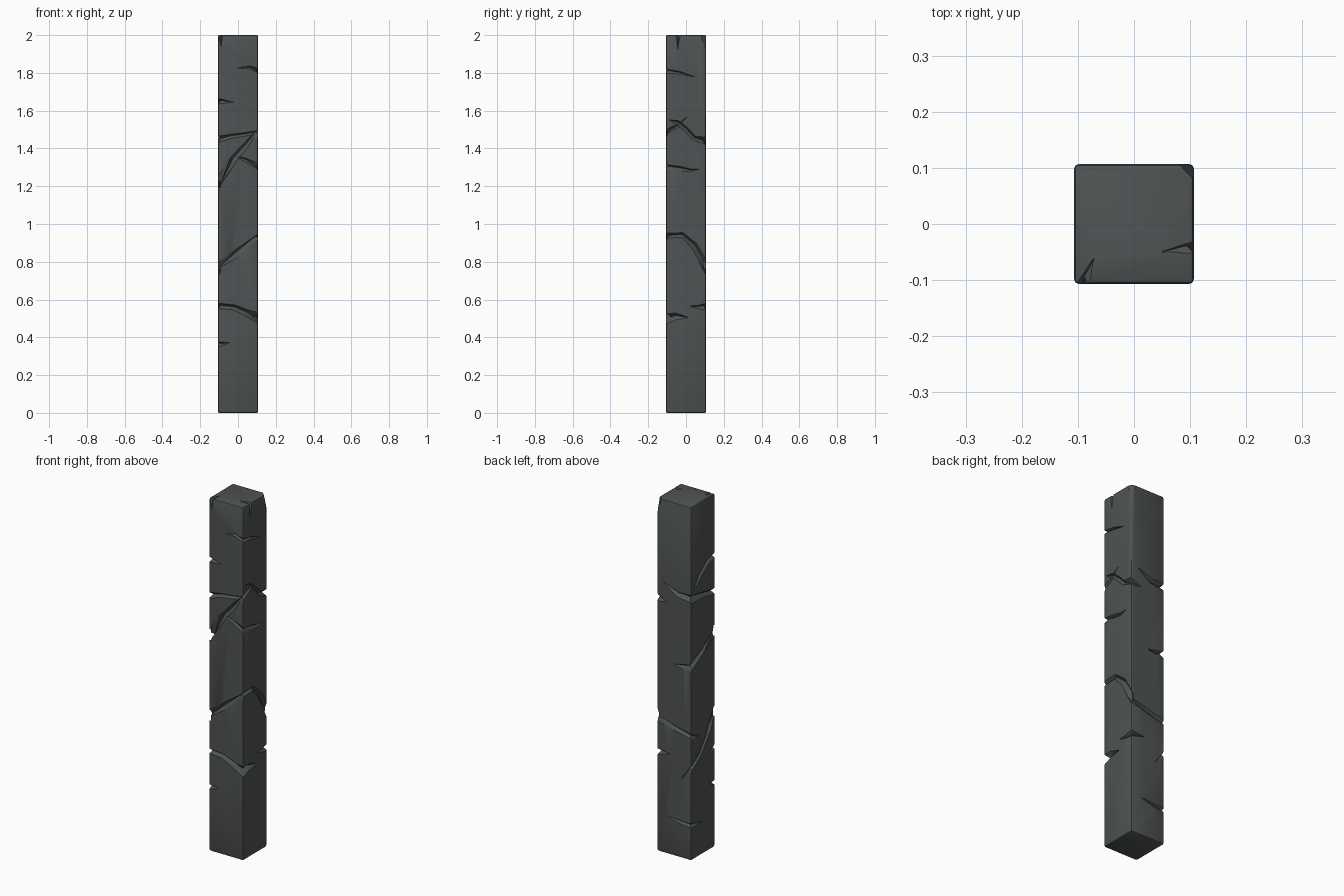
import bpy, bmesh, math
from mathutils import Vector

if "Cube" in bpy.data.objects:
    bpy.data.objects.remove(bpy.data.objects["Cube"])

H = 0.107   # half width of the pillar
TOP = 2.0

stone = bpy.data.materials.new("dark slate stone")
stone.diffuse_color = (0.080, 0.087, 0.087, 1)
stone.use_nodes = True
stone.node_tree.nodes["Principled BSDF"].inputs["Base Color"].default_value = stone.diffuse_color

# pillar: square block with softened edges
bm = bmesh.new()
bmesh.ops.create_cube(bm, size=1)
bmesh.ops.scale(bm, vec=(2 * H, 2 * H, TOP), verts=bm.verts)
bmesh.ops.translate(bm, vec=(0, 0, TOP / 2), verts=bm.verts)
bmesh.ops.bevel(bm, geom=bm.edges[:], offset=0.009, segments=2, profile=0.5, affect='EDGES')
mesh = bpy.data.meshes.new("stone_pillar")
bm.to_mesh(mesh)
bm.free()
pillar = bpy.data.objects.new("stone_pillar", mesh)
bpy.context.collection.objects.link(pillar)
mesh.materials.append(stone)

CORNERS = [Vector(c) * H for c in ((-1, -1, 0), (1, -1, 0), (1, 1, 0), (-1, 1, 0))]
NORMALS = [Vector(n) for n in ((0, -1, 0), (1, 0, 0), (0, 1, 0), (-1, 0, 0))]


def wrap(s, z):
    """Surface point and normal; s runs round: 0-1 front, 1-2 right, 2-3 back, 3-4 left."""
    i, f = int(math.floor(s + 1e-6)), s - math.floor(s + 1e-6)
    p = CORNERS[i % 4].lerp(CORNERS[(i + 1) % 4], f) + Vector((0, 0, z))
    n = NORMALS[i % 4].copy()
    if abs(f) < 1e-4:
        n = (n + NORMALS[(i - 1) % 4]).normalized()
    return p, n


def cut(bm):
    """Subtract a closed cutter mesh from the pillar."""
    bmesh.ops.triangulate(bm, faces=bm.faces[:])
    bmesh.ops.recalc_face_normals(bm, faces=bm.faces[:])
    me = bpy.data.meshes.new("crack_cutter")
    bm.to_mesh(me)
    bm.free()
    me.materials.append(stone)
    cutter = bpy.data.objects.new("crack_cutter", me)
    cutter.hide_render = True
    bpy.context.collection.objects.link(cutter)
    bpy.context.view_layer.objects.active = pillar
    mod = pillar.modifiers.new("cut", 'BOOLEAN')
    mod.operation, mod.solver, mod.object = 'DIFFERENCE', 'EXACT', cutter
    bpy.ops.object.modifier_apply(modifier=mod.name)
    bpy.data.objects.remove(cutter)


def groove(path):
    """V-shaped groove along (point, normal, half width, depth)."""
    bm = bmesh.new()
    rings = []
    for k, (p, n, w, d) in enumerate(path):
        t = path[min(k + 1, len(path) - 1)][0] - path[max(k - 1, 0)][0]
        t = (t - n * t.dot(n)).normalized()
        side = n.cross(t)
        base = p + n * 0.003
        pts = (p - n * d + side * w * 0.25, base + side * w, p + n * 0.03, base - side * w)
        rings.append([bm.verts.new(q) for q in pts])
    for a, b in zip(rings, rings[1:]):
        for j in range(4):
            bm.faces.new((a[j], a[(j + 1) % 4], b[(j + 1) % 4], b[j]))
    bm.faces.new(rings[0])
    bm.faces.new(rings[-1][::-1])
    cut(bm)


def crack(points, w, d):
    """Crack round the shaft through (s, z, relative size) points."""
    groove([(*wrap(s, z), w * k, d * (k if s % 1 else k * 1.25)) for s, z, k in points])


# long spiral crack: back, left, front, right and round the back again
crack([(2.72, .45, .15), (3, .515, .7), (3.4, .575, .7), (3.7, .663, .9), (4, .777, 1.2),
       (4.4, .835, 1), (5, .935, .7)], .020, .019)
crack([(.9, .92, .5), (1, .935, .8), (1.4, .942, .8), (1.7, .885, 1), (1.9, .81, 1),
       (2, .755, 1), (2.5, .725, .8), (3, .70, .8), (3.3, .68, .2)], .020, .019)
# broad rising crack on back, left and front
crack([(2.5, 1.085, .1), (2.75, 1.085, .7), (3, 1.09, 1.1), (3.5, 1.15, .9), (4, 1.217, 1.4),
       (4.4, 1.345, 1), (4.75, 1.43, .8), (5, 1.485, .8), (5.3, 1.52, .5), (5.52, 1.565, .1)],
      .021, .018)
# upper ring crack
crack([(2.2, 1.53, .15), (2.6, 1.485, .9), (3, 1.478, 1.2), (3.5, 1.465, .9), (4, 1.447, 1),
       (4.3, 1.463, .7), (4.7, 1.475, .6), (5, 1.485, .6), (5.1, 1.487, .1)], .020, .019)
crack([(1.1, 1.55, .2), (1.3, 1.535, .8), (1.5, 1.50, .8), (1.7, 1.455, .8), (2, 1.437, 1.2),
       (2.3, 1.425, .1)], .018, .018)
# branch on front and right
crack([(.42, 1.358, .3), (.7, 1.338, .7), (1, 1.302, 1), (1.4, 1.292, .8), (1.6, 1.283, .6),
       (1.82, 1.29, .1)], .017, .016)
# upper left wide crack
crack([(3.05, 1.50, .15), (3.35, 1.58, .8), (3.7, 1.637, .9), (4, 1.65, .9), (4.4, 1.643, .1)],
      .020, .019)
# thin upper right crack
crack([(.46, 1.826, .1), (.78, 1.83, .7), (1, 1.81, 1), (1.35, 1.80, .7), (1.72, 1.778, .1)],
      .013, .015)
# lower front crack with a pit at the right corner
crack([(3.7, .55, .1), (4, .565, .8), (4.4, .558, .8), (4.75, .525, 1), (5, .50, 1.5),
       (5.25, .51, 1), (5.55, .505, .1)], .021, .019)
# small corner cracks
crack([(1.58, .565, .1), (1.8, .56, .7), (2, .563, 1.2), (2.4, .57, .1)], .016, .017)
crack([(3.75, .375, .1), (4, .362, 1), (4.3, .372, .1)], .017, .017)
crack([(2.3, .215, .1), (2.7, .20, .8), (3, .195, 1), (3.5, .185, .1)], .014, .015)

# short cracks over the top rim
groove([(Vector((.05, -.05, TOP)), Vector((0, 0, 1)), .002, .003),
        (Vector((H, -.042, TOP)), Vector((1, 0, 1)).normalized(), .013, .018),
        (Vector((H, -.045, 1.925)), Vector((1, 0, 0)), .002, .003)])
groove([(Vector((-.072, -.062, TOP)), Vector((0, 0, 1)), .002, .003),
        (Vector((-.092, -H, TOP)), Vector((0, -1, 1)).normalized(), .013, .018),
        (Vector((-.09, -H, 1.94)), Vector((0, -1, 0)), .002, .003)])

# chipped top corner at back right
bm = bmesh.new()
bmesh.ops.create_cube(bm, size=.2)
n = Vector((.7071 * math.cos(.2), .7071 * math.cos(.2), math.sin(.2)))
e = H - .014
rot = n.to_track_quat('X', 'Z').to_matrix()
bmesh.ops.rotate(bm, matrix=rot, verts=bm.verts)
bmesh.ops.translate(bm, vec=Vector((e, e, TOP)) + n * .1, verts=bm.verts)
cut(bm)

# one material, smooth with crisp edges
pillar.data.materials.clear()
pillar.data.materials.append(stone)
for f in pillar.data.polygons:
    f.material_index = 0
bpy.ops.object.select_all(action='DESELECT')
pillar.select_set(True)
bpy.context.view_layer.objects.active = pillar
bpy.ops.object.shade_smooth_by_angle(angle=math.radians(30))
